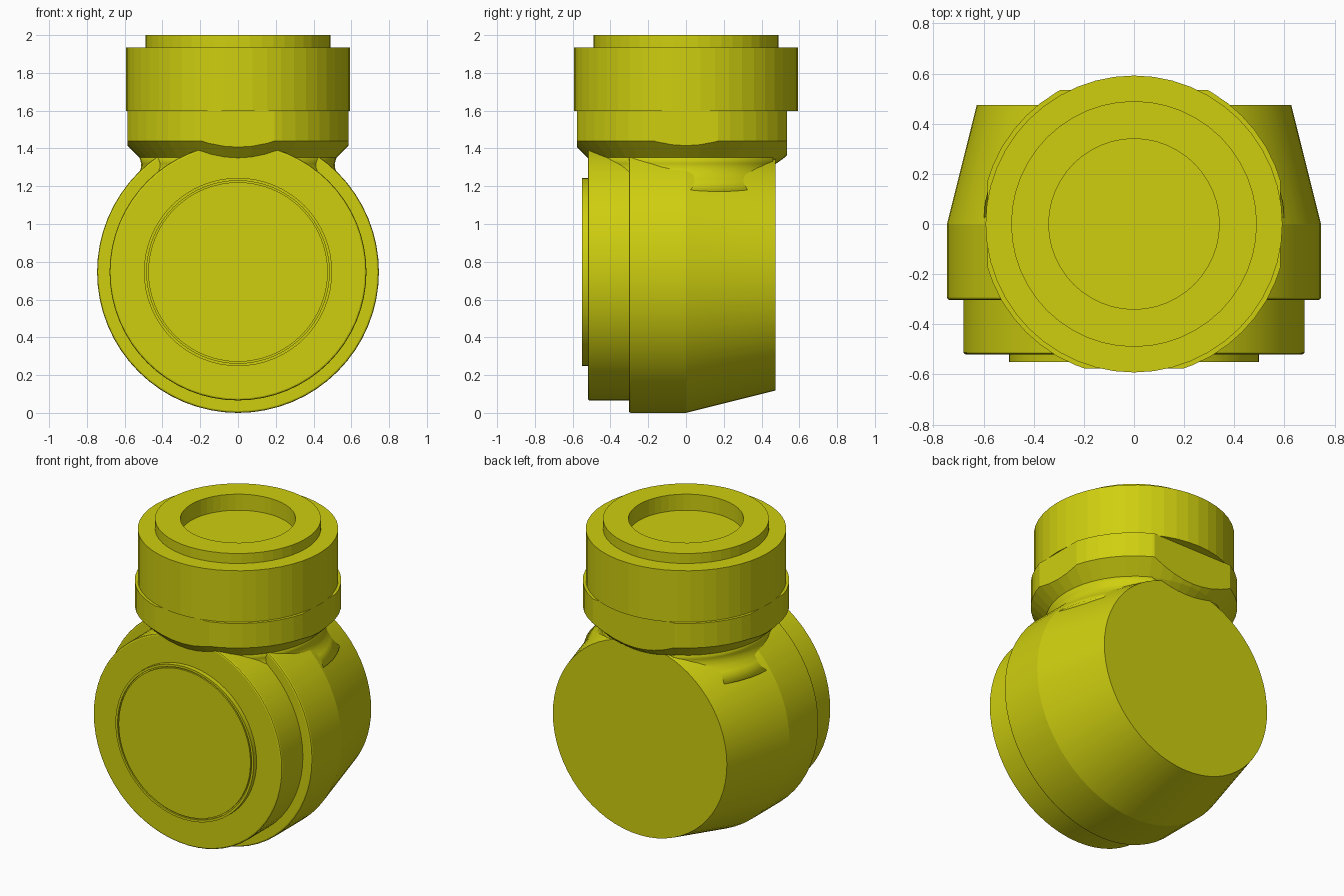
import bpy, bmesh, math
from mathutils import Matrix, Vector

if "Cube" in bpy.data.objects:
    bpy.data.objects.remove(bpy.data.objects["Cube"])

yellow = bpy.data.materials.new("yellow")
yellow.use_nodes = True
colour = (0.62, 0.62, 0.005, 1)
yellow.diffuse_color = colour
yellow.node_tree.nodes["Principled BSDF"].inputs["Base Color"].default_value = colour

AXIS_Z = 0.746  # height of the drum's horizontal axis


def lathe(profile, sides):
    """Closed turned solid about z from (radius, height) points, bottom to top."""
    bm = bmesh.new()
    rings = []
    for r, z in profile:
        rings.append([bm.verts.new((r * math.cos(a), r * math.sin(a), z))
                      for a in (2 * math.pi * i / sides for i in range(sides))])
    for low, high in zip(rings, rings[1:]):
        for i in range(sides):
            j = (i + 1) % sides
            bm.faces.new((low[i], low[j], high[j], high[i]))
    bm.faces.new(rings[0][::-1])
    bm.faces.new(rings[-1])
    return bm


def cut_flat(bm, normal, distance):
    """Slice a flat onto a solid."""
    n = Vector(normal)
    cut = bmesh.ops.bisect_plane(
        bm, geom=bm.verts[:] + bm.edges[:] + bm.faces[:], dist=1e-5,
        plane_co=n * distance, plane_no=n, clear_outer=True)
    edges = [e for e in cut["geom_cut"] if isinstance(e, bmesh.types.BMEdge)]
    bmesh.ops.holes_fill(bm, edges=edges, sides=0)


def finish(bm, name):
    bmesh.ops.recalc_face_normals(bm, faces=bm.faces[:])
    mesh = bpy.data.meshes.new(name)
    bm.to_mesh(mesh)
    bm.free()
    mesh.materials.append(yellow)
    obj = bpy.data.objects.new(name, mesh)
    bpy.context.collection.objects.link(obj)
    return obj


def drum(profile, name):
    """Turned solid lying along y, profile given as (radius, -y)."""
    bm = lathe(profile, 64)
    turn = Matrix.Translation((0, 0, AXIS_Z)) @ Matrix.Rotation(math.pi / 2, 4, "X")
    bmesh.ops.transform(bm, matrix=turn, verts=bm.verts[:])
    return finish(bm, name)


# Horizontal drum: tapered back, straight front
drum([(0.627, -0.475), (0.746, 0), (0.746, 0.293), (0.743, 0.3), (0.736, 0.303)],
     "drum_body")
# Stepped front plate
drum([(0.68, 0.28), (0.68, 0.512), (0.677, 0.517), (0.67, 0.52)], "front_plate")
# Raised cap with a fine groove inside its rim
drum([(0.498, 0.5), (0.498, 0.55), (0.483, 0.55), (0.483, 0.54),
      (0.475, 0.54), (0.475, 0.55)], "front_cap")

# Neck shoulder: chamfered underside and four flats
shoulder = lathe([(0.45, 1.3), (0.52, 1.35), (0.61, 1.44), (0.61, 1.6)], 48)
for normal, distance in (((1, 0, 0), 0.585), ((-1, 0, 0), 0.585),
                         ((0, 1, 0), 0.535), ((0, -1, 0), 0.577)):
    cut_flat(shoulder, normal, distance)
finish(shoulder, "neck_shoulder")

# Concave fillet blending the neck into the drum sides
fillet = lathe([(0.45, 1.1), (0.6, 1.18), (0.55, 1.235), (0.525, 1.265),
                (0.514, 1.295), (0.512, 1.32), (0.522, 1.352), (0.4, 1.4)], 48)
cut_flat(fillet, (0, 1, 0), 0.46)
cut_flat(fillet, (0, -1, 0), 0.5)
blend = finish(fillet, "neck_fillet")
for poly in blend.data.polygons:
    poly.use_smooth = abs(poly.normal.y) < 0.99

# Collar with a raised lip and a shallow round socket
finish(lathe([(0.592, 1.598), (0.592, 1.935), (0.49, 1.935), (0.49, 2.0),
              (0.34, 2.0), (0.34, 1.895)], 48), "neck_collar")

# Smooth the drum while keeping its edges crisp
bpy.ops.object.select_all(action="DESELECT")
for name in ("drum_body", "front_plate", "front_cap"):
    obj = bpy.data.objects[name]
    obj.select_set(True)
    bpy.context.view_layer.objects.active = obj
bpy.ops.object.shade_smooth_by_angle(angle=math.radians(12))
